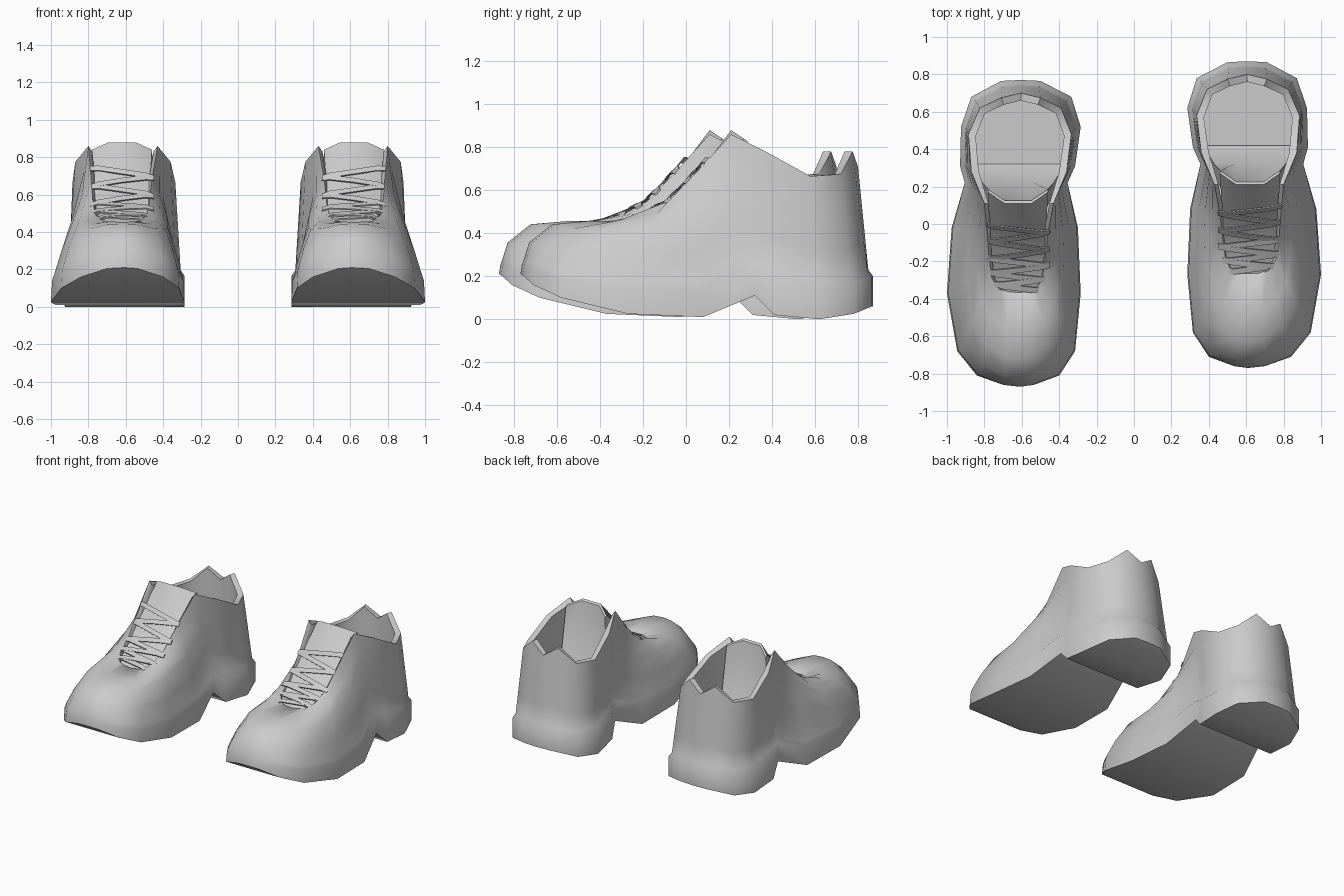
import bpy, bmesh, math
from mathutils import Vector

if "Cube" in bpy.data.objects:
    bpy.data.objects.remove(bpy.data.objects["Cube"])

grey = bpy.data.materials.new("grey")
grey.diffuse_color = (0.6, 0.6, 0.6, 1)
grey.use_nodes = True
grey.node_tree.nodes["Principled BSDF"].inputs["Base Color"].default_value = grey.diffuse_color

# Stations from toe centre to heel centre: y, inner x, outer x, bottom z, side wall top z
SOLE = [(-.77, .61, .61, .21, .25), (-.76, .535, .70, .205, .245), (-.71, .40, .84, .16, .23),
        (-.58, .315, .945, .10, .19), (-.27, .285, 1.0, .025, .14), (.08, .30, .975, .01, .15),
        (.32, .355, .905, .11, .25), (.41, .315, .93, .02, .205), (.62, .285, .925, 0, .165),
        (.78, .335, .87, .025, .17), (.865, .50, .71, .06, .195), (.87, .605, .605, .06, .20)]
# Opening edge at the same stations: y, inner x, outer x, z, roundness of the wall below
EDGE = [(-.27, .62, .62, .45, 1), (-.27, .57, .67, .455, .95), (-.25, .52, .72, .46, .65),
        (-.19, .49, .76, .49, .5), (-.08, .475, .775, .55, .35), (.05, .46, .785, .685, .25),
        (.21, .43, .80, .86, .1), (.38, .36, .87, .775, 0), (.58, .335, .885, .665, 0),
        (.72, .39, .825, .675, 0), (.775, .50, .71, .78, 0), (.80, .605, .605, .71, 0)]
N = len(SOLE)
ROUND = [(.05, .45), (.27, .95), (.6, 1.02)]
STRAIGHT = [.25, .5, .75]
FLOOR_Z = .2


def toward(p, centre, d):
    """Move p horizontally toward centre by d."""
    v = Vector((centre[0] - p.x, centre[1] - p.y, 0))
    return p + v.normalized() * d


def make(name, loops, caps, s, angle=40):
    """Loft closed loops; s = 1 right boot, -1 mirrored left boot."""
    bm = bmesh.new()
    rows = [[bm.verts.new((s * p[0], p[1] - (.1 if s < 0 else 0), p[2])) for p in r] for r in loops]
    n = len(rows[0])
    for a, b in zip(rows, rows[1:]):
        for i in range(n):
            j = (i + 1) % n
            bm.faces.new((a[i], a[j], b[j], b[i]))
    for row in (rows[0], rows[-1]):
        if caps == "pairs":
            for i in range(n // 2):
                q = [row[i], row[i + 1], row[(n - i - 1) % n], row[(n - i) % n]]
                bm.faces.new(list(dict.fromkeys(q)))
        else:
            bm.faces.new(row)
    bmesh.ops.recalc_face_normals(bm, faces=bm.faces)
    me = bpy.data.meshes.new(name)
    bm.to_mesh(me)
    bm.free()
    me.materials.append(grey)
    ob = bpy.data.objects.new(name, me)
    bpy.context.collection.objects.link(ob)
    bpy.ops.object.select_all(action='DESELECT')
    ob.select_set(True)
    bpy.context.view_layer.objects.active = ob
    bpy.ops.object.shade_smooth_by_angle(angle=math.radians(angle))
    return ob


def column(k, side):
    """Points of one station from the sole up, over the collar and down to the insole."""
    y, xi, xo, zb, zw = SOLE[k]
    ty, ti, to, tz, w = EDGE[k]
    base = Vector((xo if side else xi, y, zb))
    top = Vector((to if side else ti, ty, tz))
    mid = (.61, min(max(y, -.3), .55))
    wall = toward(base, mid, 0 if k >= 6 else .006)
    wall.z = zw
    shoulder = toward(base, mid, .022 if k >= 6 else .016)
    shoulder.z = zw + .03
    col = [base, wall, shoulder]
    for (h, v), f in zip(ROUND, STRAIGHT):
        h, v = h * w + f * (1 - w), v * w + f * (1 - w)
        p = shoulder.lerp(top, h)
        p.z = shoulder.z + (tz - shoulder.z) * v
        col.append(p)
    lip = toward(top, (.61, min(max(ty, .1), .5)), .04 if k > 6 else .022)
    if k < 7:
        lip.z -= .03
    floor = lip.copy()
    floor.z = FLOOR_Z
    return col + [top, lip, floor]


def boot(s, label):
    # Upper, sole and lining in one shell
    cols = [column(k, True) for k in range(N)] + [column(k, False) for k in range(N - 2, 0, -1)]
    make(label + "_boot_shell", list(zip(*cols)), "pairs", s, 55)

    # Tongue: y, z, half width, setback of the side corners
    prof = [(-.29, .435, .07, 0), (-.19, .475, .125, 0), (-.08, .53, .14, 0), (.05, .665, .15, .01),
            (.21, .88, .16, .06), (.225, .87, .16, .06), (.32, .33, .19, 0), (.42, .21, .25, 0),
            (.36, .2, .24, 0), (.18, .6, .15, 0), (-.08, .45, .135, 0)]
    tongue = [[(.62 + u * hw, y + (back if abs(u) == 1 else 0),
                z - (.04 if back > .02 and abs(u) == 1 else 0)) for y, z, hw, back in prof]
              for u in (-1, -.45, .45, 1)]
    make(label + "_tongue", tongue, "ngon", s)

    # Laces: flat ribbons zigzagging up the throat
    path = [(-.27, .458), (-.19, .49), (-.08, .55), (.05, .685), (.16, .825)]

    def on_path(t):
        t = max(0, min(t, .999)) * (len(path) - 1)
        i = int(t)
        a, b = Vector(path[i]), Vector(path[i + 1])
        return a.lerp(b, t - i), (b - a).normalized()

    count = 9
    for i in range(count):
        t0 = .05 + .8 * i / count
        t1 = t0 + .09
        if i % 2:
            t0, t1 = t1, t0
        half = .11 + .06 * min(1, i / 3)
        ribbon = []
        for u, lift in ((-1, -.006), (-.75, .008), (0, .008 + .004 * (i % 2)), (.75, .008), (1, -.006)):
            c, d = on_path(t0 + (t1 - t0) * (u + 1) / 2)
            nrm = Vector((-d.y, d.x))
            ring = []
            for a, b in ((-.016, -.004), (.016, -.004), (.016, .004), (-.016, .004)):
                q = c + d * a + nrm * (lift + b)
                ring.append((.62 + u * half, q.x, q.y))
            ribbon.append(ring)
        make(f"{label}_lace_{i + 1}", ribbon, "ngon", s)


boot(1, "right")
boot(-1, "left")
